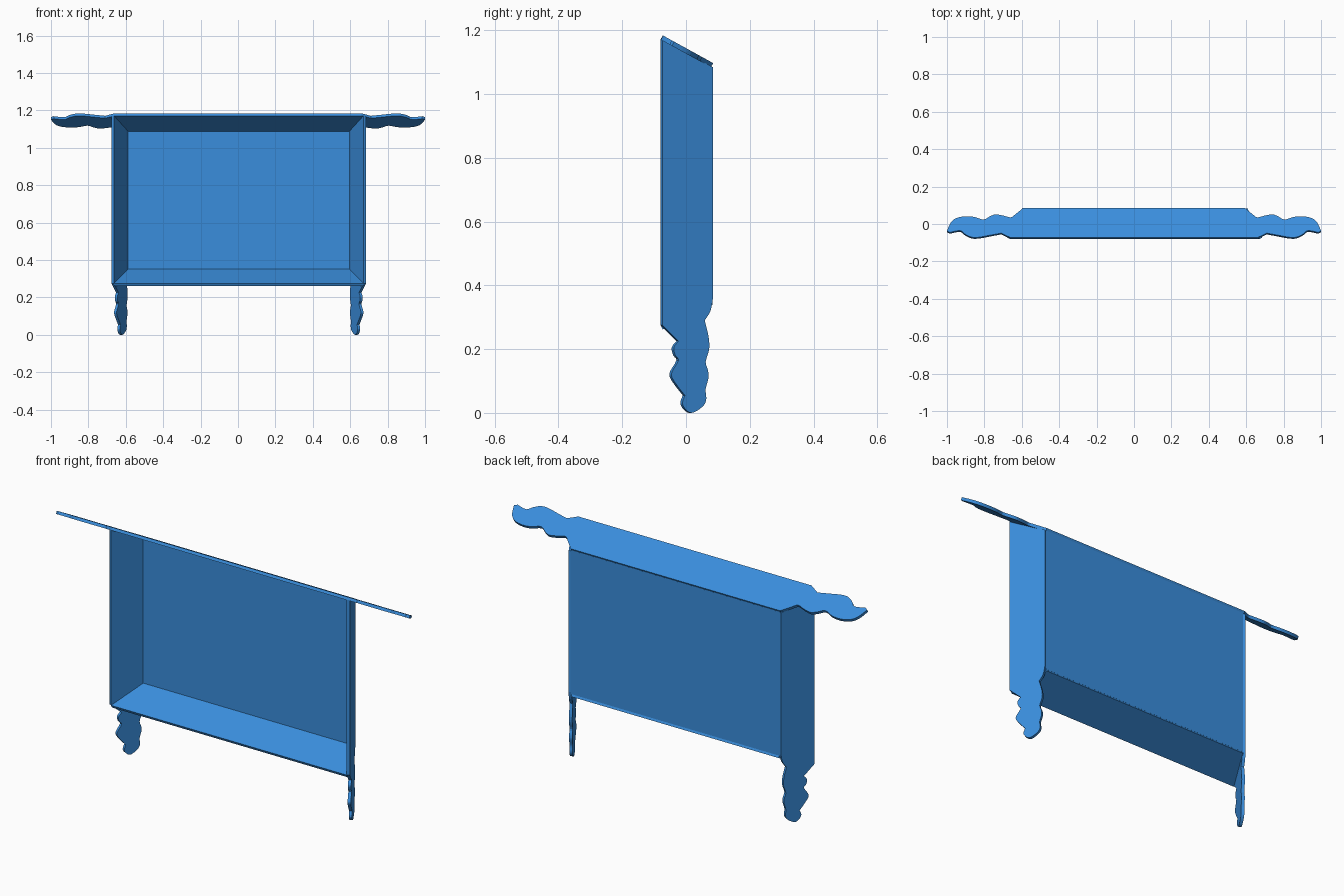
import bpy
import bmesh
from mathutils import Vector

cube = bpy.data.objects.get("Cube")
if cube:
    bpy.data.objects.remove(cube, do_unlink=True)

# Single painted-wood colour
BLUE = (0.042, 0.27, 0.72, 1.0)
paint = bpy.data.materials.new("blue paint")
paint.use_nodes = True
paint.diffuse_color = BLUE
paint.node_tree.nodes["Principled BSDF"].inputs["Base Color"].default_value = BLUE

THICK = 0.015
FRONT, BACK = -0.08, 0.078       # depth range
MID = 0.004                      # body centre in x
FLARE, PITCH = 0.5, 0.55         # wall slopes toward the front


def wall_x(y):
    return 0.667 - FLARE * (y - FRONT)


def roof_z(y):
    return 1.171 - PITCH * (y - FRONT)


def floor_z(y):
    return 0.275 + FLARE * (y - FRONT)


def smooth(points, steps=3):
    """Catmull-Rom curve through 2D points, ends included."""
    p = [Vector(q) for q in points]
    p = [p[0]] + p + [p[-1]]
    out = []
    for a, b, c, d in zip(p, p[1:], p[2:], p[3:]):
        for i in range(steps):
            t = i / steps
            out.append(0.5 * (2 * b + (c - a) * t
                              + (2 * a - 5 * b + 4 * c - d) * t * t
                              + (3 * b - a - 3 * c + d) * t ** 3))
    return out + [p[-1]]


def slab(name, outline, direction):
    """Flat board: planar outline thickened along a direction."""
    bm = bmesh.new()
    offset = Vector(direction).normalized() * THICK
    near = [bm.verts.new(p) for p in outline]
    far = [bm.verts.new(Vector(p) + offset) for p in outline]
    bm.faces.new(near)
    bm.faces.new(far[::-1])
    n = len(near)
    for i in range(n):
        j = (i + 1) % n
        bm.faces.new((near[i], far[i], far[j], near[j]))
    bmesh.ops.recalc_face_normals(bm, faces=bm.faces)
    mesh = bpy.data.meshes.new(name)
    bm.to_mesh(mesh)
    bm.free()
    mesh.materials.append(paint)
    obj = bpy.data.objects.new(name, mesh)
    bpy.context.scene.collection.objects.link(obj)
    return obj


# Scrolled leg edges in (y, z), front edge down then back edge up
leg_front = [(-.03, .225), (-.045, .205), (-.04, .18), (-.03, .165),
             (-.05, .13), (-.05, .11), (-.03, .08), (-.01, .055)]
leg_foot = [(-.01, .055), (-.018, .03), (-.007, .01), (.01, 0), (.03, .008),
            (.05, .025), (.057, .045), (.055, .075), (.064, .11), (.062, .135),
            (.055, .16), (.066, .2), (.064, .24), (.052, .29)]
leg_back = [(.052, .29), (.07, .32), (BACK, .36)]
side = ([(FRONT, roof_z(FRONT)), (FRONT, floor_z(FRONT))]
        + smooth(leg_front)[:-1] + smooth(leg_foot)[:-1] + smooth(leg_back)
        + [(BACK, roof_z(BACK))])

# Side boards with legs
for label, s in (("left", 1), ("right", -1)):
    slab(label + "_side_board",
         [(MID + s * wall_x(y), y, z) for y, z in side], (s, FLARE, 0))

# Top board with scrolled ends, half outline in (x, y)
scroll_back = [(.64, .04), (.66, .028), (.7, .038), (.74, .044), (.77, .034),
               (.805, .016), (.85, .03), (.9, .034), (.95, .024),
               (.98, 0), (1, -.044)]
scroll_front = [(.985, -.052), (.93, -.042), (.905, -.06), (.87, -.077),
                (.83, -.078), (.77, -.067), (.71, -.056)]
half = ([(.593, BACK)] + smooth(scroll_back) + smooth(scroll_front)
        + [(.66, FRONT)])
top = half + [(-x, y) for x, y in reversed(half)]
slab("top_board", [(x, y, roof_z(y)) for x, y in top], (0, PITCH, 1))

# Sloped bottom board between the sides
slab("bottom_board",
     [(MID + s * wall_x(y), y, floor_z(y))
      for s, y in ((-1, FRONT), (1, FRONT), (1, BACK), (-1, BACK))],
     (0, FLARE, -1))

# Back panel
depth = 0.072
THICK = 0.008
w = wall_x(depth)
slab("back_panel",
     [(MID + s * w, depth, z) for s, z in (
         (-1, floor_z(depth)), (1, floor_z(depth)),
         (1, roof_z(depth)), (-1, roof_z(depth)))],
     (0, 1, 0))
